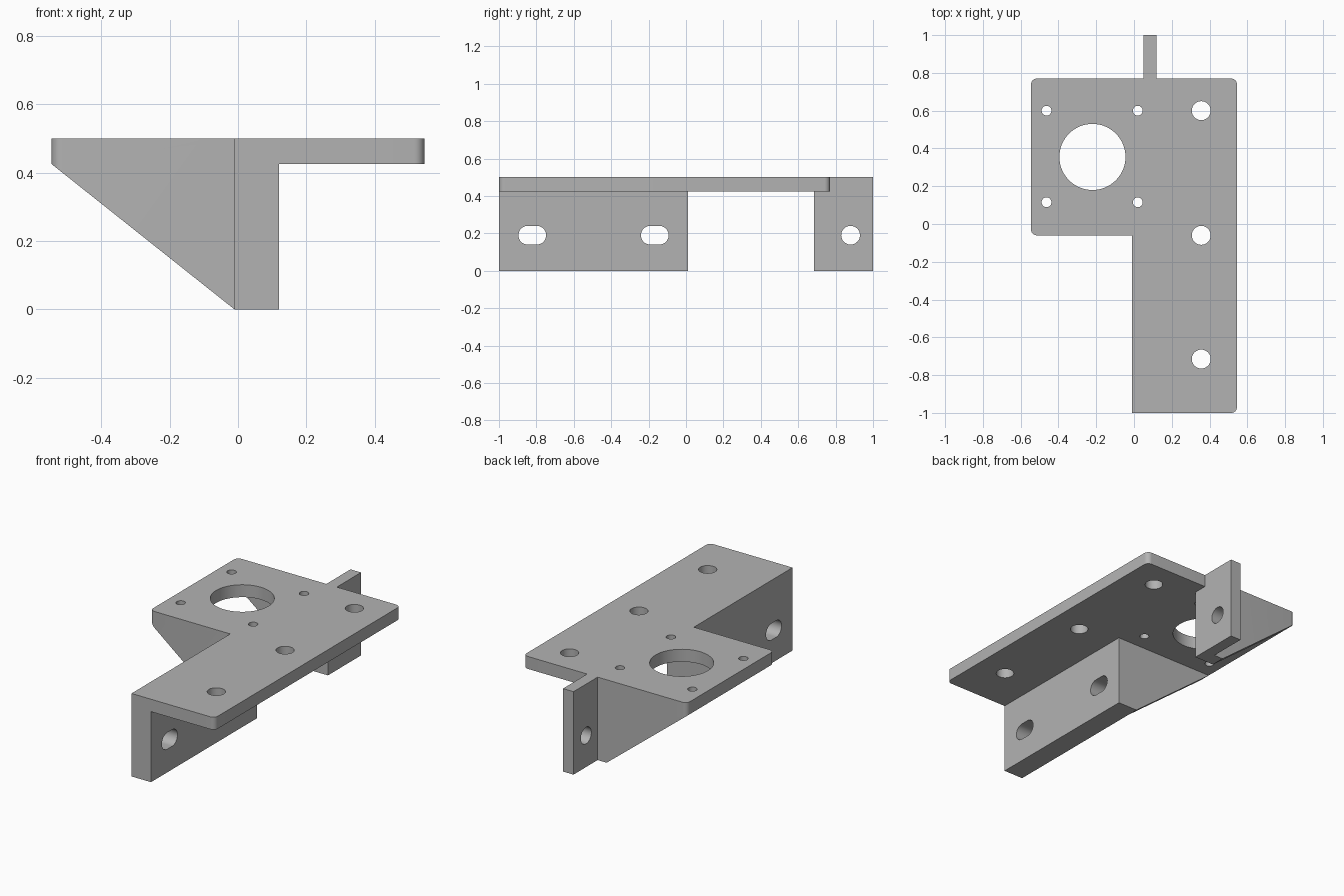
import bpy
import bmesh
import math
from mathutils import Vector

if "Cube" in bpy.data.objects:
    bpy.data.objects.remove(bpy.data.objects["Cube"], do_unlink=True)

TOP, UNDER = 0.5, 0.425          # plate heights
LEFT, RIGHT = -0.545, 0.545      # plate sides
WALL_IN, WALL_OUT = -0.01, 0.12  # wall faces
PAD_FRONT, PAD_BACK = -0.06, 0.77
CORNER = 0.03

gray = bpy.data.materials.new("plain gray")
gray.use_nodes = True
gray.diffuse_color = (0.45, 0.45, 0.45, 1)
gray.node_tree.nodes["Principled BSDF"].inputs["Base Color"].default_value = gray.diffuse_color


def prism(name, points, axis, low, high):
    """Extrude a 2D outline along one axis."""
    place = {"x": lambda a, b, d: (d, a, b),
             "y": lambda a, b, d: (a, d, b),
             "z": lambda a, b, d: (a, b, d)}[axis]
    bm = bmesh.new()
    face = bm.faces.new([bm.verts.new(place(a, b, low)) for a, b in points])
    moved = bmesh.ops.extrude_face_region(bm, geom=[face])["geom"]
    bmesh.ops.translate(bm, vec=Vector(place(0, 0, high - low)),
                        verts=[v for v in moved if isinstance(v, bmesh.types.BMVert)])
    bmesh.ops.recalc_face_normals(bm, faces=bm.faces[:])
    mesh = bpy.data.meshes.new(name)
    bm.to_mesh(mesh)
    bm.free()
    mesh.materials.append(gray)
    obj = bpy.data.objects.new(name, mesh)
    bpy.context.collection.objects.link(obj)
    return obj


def combine(target, other, operation):
    """Apply a boolean and discard the second solid."""
    other.hide_render = True
    mod = target.modifiers.new("combine", "BOOLEAN")
    mod.operation, mod.solver, mod.object = operation, "EXACT", other
    bpy.context.view_layer.objects.active = target
    bpy.ops.object.modifier_apply(modifier=mod.name)
    bpy.data.objects.remove(other, do_unlink=True)


def rectangle(a0, a1, b0, b1):
    return [(a0, b0), (a1, b0), (a1, b1), (a0, b1)]


def arc(cx, cy, r, start, sweep, steps):
    angles = [math.radians(start + sweep * i / steps) for i in range(steps + 1)]
    return [(cx + r * math.cos(t), cy + r * math.sin(t)) for t in angles]


def slot(cx, cy, r, half):
    """Round hole, or a slot when half is above zero."""
    if not half:
        return arc(cx, cy, r, 0, 360, 64)[:-1]
    return arc(cx + half, cy, r, -90, 180, 24) + arc(cx - half, cy, r, 90, 180, 24)


# L-shaped plan with rounded outer corners
plan = [(WALL_IN, PAD_FRONT), (WALL_IN, -1)]
for x, y, start in ((RIGHT - CORNER, -1 + CORNER, -90),
                    (RIGHT - CORNER, PAD_BACK - CORNER, 0),
                    (LEFT + CORNER, PAD_BACK - CORNER, 90),
                    (LEFT + CORNER, PAD_FRONT + CORNER, 180)):
    plan += arc(x, y, CORNER, start, 90, 8)
bracket = prism("bracket", plan, "z", UNDER, TOP)

# Side wall and rear tab
combine(bracket, prism("side_wall", rectangle(WALL_IN, WALL_OUT, 0, TOP), "y", -1, 0.01), "UNION")

# Triangular gussets under the pad, trimmed to its rounded corners
rib = [(LEFT, UNDER), (WALL_IN, 0), (WALL_OUT, 0), (WALL_OUT, TOP), (LEFT, TOP)]
for y0, y1 in ((PAD_FRONT, 0.01), (0.685, PAD_BACK)):
    gusset = prism("gusset", rib, "y", y0, y1)
    combine(gusset, prism("trim", plan, "z", -0.1, TOP + 0.1), "INTERSECT")
    combine(bracket, gusset, "UNION")
combine(bracket, prism("rear_tab", rectangle(0.05, WALL_OUT, 0, TOP), "y", 0.685, 1), "UNION")

# Holes through the plate: large opening, four screw holes, three mounting holes
plate_holes = [(-0.22, 0.355, 0.175)]
plate_holes += [(x, y, 0.026) for x in (-0.463, 0.02) for y in (0.115, 0.6)]
plate_holes += [(0.356, y, 0.05) for y in (-0.715, -0.06, 0.6)]
for x, y, r in plate_holes:
    combine(bracket, prism("hole_cutter", slot(x, y, r, 0), "z", UNDER - 0.05, TOP + 0.1), "DIFFERENCE")

# Slots in the wall and the round hole in the tab
for y, half in ((-0.822, 0.024), (-0.167, 0.024), (0.88, 0)):
    combine(bracket, prism("slot_cutter", slot(y, 0.19, 0.05, half), "x", -0.1, 0.25), "DIFFERENCE")

# Smooth the round edges, keep the rest sharp
bpy.ops.object.select_all(action="DESELECT")
bracket.select_set(True)
bpy.context.view_layer.objects.active = bracket
bpy.ops.object.shade_smooth_by_angle(angle=math.radians(30))
